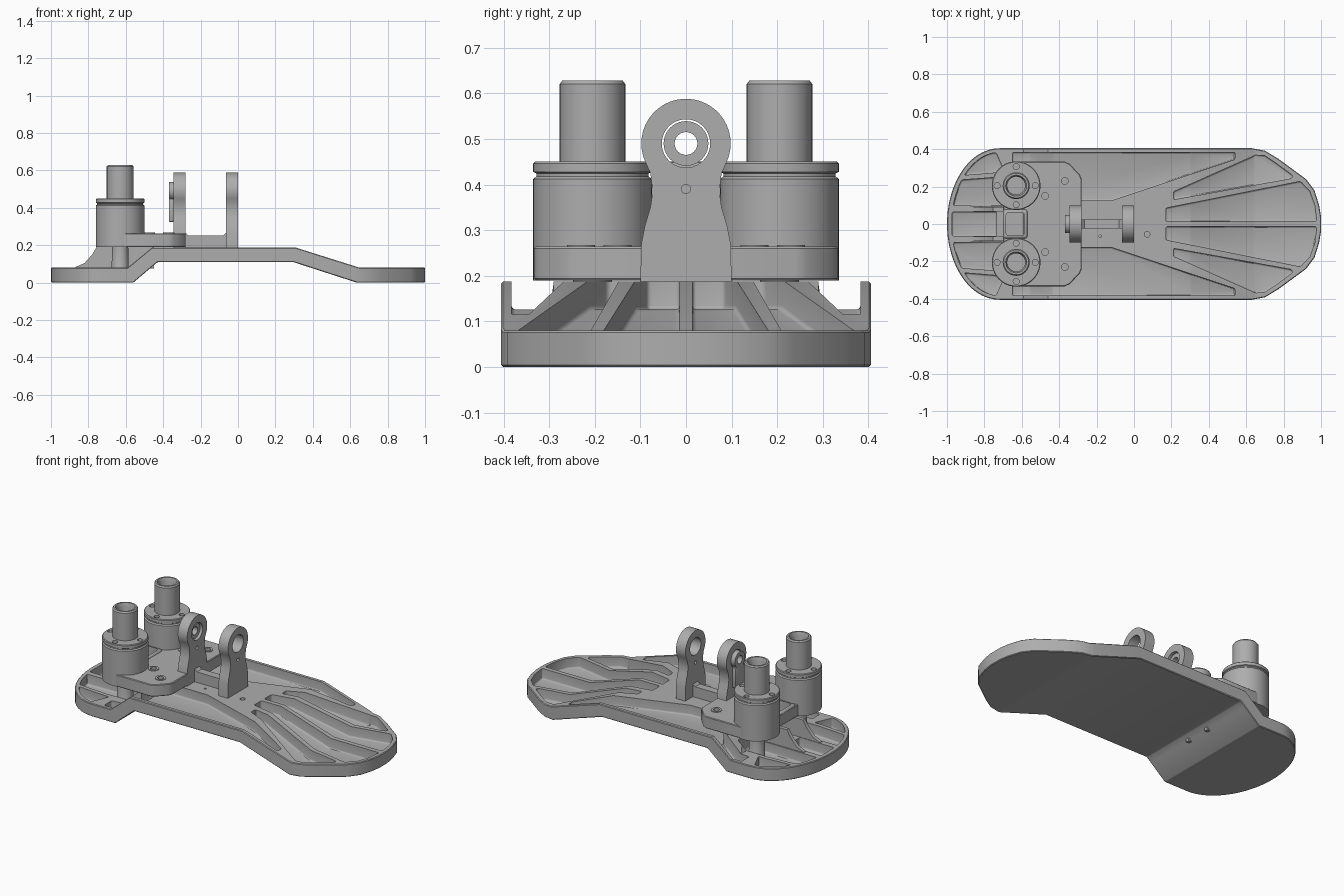
import bpy, bmesh
from math import sin, cos, pi, radians
from mathutils import Vector

if "Cube" in bpy.data.objects:
    bpy.data.objects.remove(bpy.data.objects["Cube"])

grey = bpy.data.materials.new("machined_grey")
grey.use_nodes = True
grey.diffuse_color = (0.42, 0.42, 0.42, 1)
grey.node_tree.nodes["Principled BSDF"].inputs["Base Color"].default_value = grey.diffuse_color

BREAKS = (-0.59, -0.56, -0.46, -0.43, 0.295, 0.31, 0.635, 0.65)


def interp(keys):
    """Piecewise linear height along x."""
    def height(x):
        if x <= keys[0][0]:
            return keys[0][1]
        for (xa, za), (xb, zb) in zip(keys, keys[1:]):
            if x <= xb:
                return za + (zb - za) * (x - xa) / (xb - xa)
        return keys[-1][1]
    return height


under = interp([(-0.56, 0), (-0.43, 0.11), (0.295, 0.11), (0.635, 0)])
upper = interp([(-0.59, 0.08), (-0.46, 0.187), (0.31, 0.187), (0.65, 0.08)])


def finish(bm, name):
    bmesh.ops.recalc_face_normals(bm, faces=bm.faces)
    mesh = bpy.data.meshes.new(name)
    bm.to_mesh(mesh)
    bm.free()
    mesh.materials.append(grey)
    ob = bpy.data.objects.new(name, mesh)
    bpy.context.collection.objects.link(ob)
    return ob


def prism(name, outlines, low, high, breaks=(), axis="z"):
    """Extrude flat outlines along an axis between two heights or height functions."""
    low_f = low if callable(low) else lambda x: low
    high_f = high if callable(high) else lambda x: high
    bm = bmesh.new()
    for pts in outlines:
        bm.faces.new([bm.verts.new((a, b, 0)) for a, b in pts])
    for x in breaks:
        bmesh.ops.bisect_plane(bm, geom=bm.verts[:] + bm.edges[:] + bm.faces[:],
                               plane_co=(x, 0, 0), plane_no=(1, 0, 0))
    base = bm.verts[:]
    new = bmesh.ops.extrude_face_region(bm, geom=bm.faces[:])["geom"]
    tops = [g for g in new if isinstance(g, bmesh.types.BMVert)]
    for v in base:
        v.co.z = low_f(v.co.x)
    for v in tops:
        v.co.z = high_f(v.co.x)
    for v in bm.verts:
        a, b, c = v.co
        v.co = {"z": (a, b, c), "x": (c, a, b), "y": (a, c, b)}[axis]
    return finish(bm, name)


def circle(cx, cy, r, n=32):
    return [(cx + r * cos(2 * pi * i / n), cy + r * sin(2 * pi * i / n)) for i in range(n)]


def mirrored(pts):
    """Close a half outline across the centre line of its second axis."""
    return pts + [(a, -b) for a, b in reversed(pts)]


def both(pts):
    return [pts, [(a, -b) for a, b in reversed(pts)]]


def rect(a0, a1, b0, b1):
    return [(a0, b0), (a1, b0), (a1, b1), (a0, b1)]


def lathe(name, profile, x, y, steps=48):
    bm = bmesh.new()
    vs = [bm.verts.new((x + r, y, z)) for r, z in profile]
    es = [bm.edges.new(p) for p in zip(vs, vs[1:])]
    bmesh.ops.spin(bm, geom=vs + es, cent=(x, y, 0), axis=(0, 0, 1), angle=2 * pi, steps=steps)
    bmesh.ops.remove_doubles(bm, verts=bm.verts, dist=0.0001)
    return finish(bm, name)


def bevel(ob, width, segments=2):
    mod = ob.modifiers.new("edge", "BEVEL")
    mod.width, mod.segments = width, segments
    mod.limit_method, mod.angle_limit = "ANGLE", radians(40)


def bake(ob, *cutters):
    """Cut, then apply every modifier and drop the cutters."""
    for c in cutters:
        c.hide_render = True
        mod = ob.modifiers.new("cut", "BOOLEAN")
        mod.operation, mod.solver, mod.object = "DIFFERENCE", "EXACT", c
    bpy.context.view_layer.update()
    deps = bpy.context.evaluated_depsgraph_get()
    ob.data = bpy.data.meshes.new_from_object(ob.evaluated_get(deps))
    ob.modifiers.clear()
    for c in cutters:
        bpy.data.objects.remove(c)


# Foot plate: cranked slab with a rounded heel and a tapered toe
def heel(rx, ry, start, end, n):
    angles = [radians(start + (end - start) * i / n) for i in range(n + 1)]
    return [(-0.72 - rx * cos(t), ry * sin(t)) for t in angles]


toe = [(0.63, 0.405), (0.70, 0.392), (0.77, 0.35), (0.92, 0.24), (0.965, 0.18), (0.99, 0.10), (1, 0.04)]
foot = prism("foot_plate", [mirrored(heel(0.28, 0.405, 3, 90, 14) + toe)], under, upper, BREAKS)

# Pockets leaving the rim and fanned ribs
pockets = both([(-0.65, 0.383), (0.54, 0.383), (0.54, 0.345), (-0.12, 0.125), (-0.42, 0.125), (-0.46, 0.29), (-0.65, 0.31)])
pockets += both([(0.21, 0.13), (0.21, 0.172), (0.65, 0.368), (0.70, 0.365), (0.76, 0.325), (0.85, 0.258), (0.84, 0.243)])
pockets += both([(0.17, 0.014), (0.17, 0.085), (0.89, 0.228), (0.94, 0.175), (0.967, 0.10), (0.977, 0.014)])
pockets += both(heel(0.255, 0.383, 15, 38, 5) + [(-0.73, 0.25), (-0.53, 0.25), (-0.53, 0.095), (-0.72, 0.095)])
pockets += both(heel(0.255, 0.383, 43, 86, 7) + [(-0.69, 0.275), (-0.74, 0.275)])
pockets.append(rect(-0.972, -0.735, -0.065, 0.065))
cutter = prism("pocket_cutter", pockets, lambda x: under(x) + 0.016, 0.5, BREAKS)
bevel(cutter, 0.014, 3)
holes = prism("deck_hole_cutter", [circle(0.07, -0.055, 0.015, 16), circle(-0.18, -0.065, 0.007, 12)], 0.16, 0.5)
bevel(foot, 0.004, 1)
bake(foot, cutter, holes)

# Heel gussets carrying the motor platform
side = [(-0.87, 0.075), (-0.87, 0.083), (-0.82, 0.105), (-0.78, 0.15), (-0.755, 0.192), (-0.45, 0.192), (-0.45, 0.075)]
for s, label in ((1, "left"), (-1, "right")):
    prism(label + "_heel_gusset", [side], s * 0.068, s * 0.09, axis="y")

# Motor platform with window and bolt holes
plate = [(-0.70, 0.10), (-0.70, 0.31), (-0.64, 0.333), (-0.37, 0.333), (-0.345, 0.322), (-0.29, 0.265), (-0.28, 0.24)]
platform = prism("motor_platform", [mirrored(plate)], 0.19, 0.264)
window = prism("window_cutter", [rect(-0.685, -0.585, -0.062, 0.062)], 0.1, 0.4)
bevel(window, 0.018, 3)
bolts = prism("bolt_cutter", both(circle(-0.37, 0.23, 0.018, 20)) + both(circle(-0.475, 0.15, 0.018, 20)), 0.21, 0.4)
bevel(platform, 0.004, 1)
bake(platform, window, bolts)

# Window frame
frame = prism("window_frame", [rect(-0.70, -0.57, -0.077, 0.077)], 0.25, 0.275)
bevel(frame, 0.02, 3)
opening = prism("frame_cutter", [rect(-0.685, -0.585, -0.062, 0.062)], 0.1, 0.4)
bevel(opening, 0.018, 3)
bake(frame, opening)

# Vertical actuators: body, flange, hollow shaft and support post
body = [(0, 0.19), (0.13, 0.19), (0.13, 0.412), (0.123, 0.418), (0.123, 0.424), (0.13, 0.428), (0.13, 0.446),
        (0.126, 0.45), (0.072, 0.45), (0.072, 0.62), (0.066, 0.628), (0.056, 0.628), (0.048, 0.605), (0.048, 0.47), (0, 0.47)]
for s, label in ((1, "left"), (-1, "right")):
    y = s * 0.205
    motor = lathe(label + "_actuator", body, -0.63, y)
    drill = [circle(-0.63 + 0.102 * cos(k * pi / 2), y + 0.102 * sin(k * pi / 2), 0.016, 16) for k in range(4)]
    bake(motor, prism("flange_cutter", drill, 0.425, 0.6))
    lathe(label + "_support_post", [(0, 0.01), (0.06, 0.01), (0.047, 0.035), (0.043, 0.195), (0, 0.195)], -0.63, y, 32)
    # Ring bosses on the platform
    for k, (bx, by) in enumerate(((-0.37, 0.23), (-0.475, 0.15))):
        lathe(f"{label}_bolt_ring_{k}", [(0.018, 0.26), (0.031, 0.26), (0.031, 0.268), (0.018, 0.268), (0.018, 0.26)],
              bx, s * by, 24)

# Ankle lugs: waisted plates with round eyes
flank = [(0.1, 0.188), (0.098, 0.27), (0.09, 0.31), (0.078, 0.35), (0.073, 0.385), (0.078, 0.425)]
crown = [(0.098 * cos(radians(a)), 0.49 + 0.098 * sin(radians(a))) for a in range(-25, 90, 8)]
half = flank + crown
lug = half + [(-y, z) for y, z in reversed(half)]
for label, x0, x1 in (("rear_lug", -0.345, -0.28), ("front_lug", -0.065, 0.0)):
    ob = prism(label, [lug], x0, x1, axis="x")
    eyes = prism("eye_cutter", [circle(0, 0.49, 0.053, 40), circle(0, 0.39, 0.01, 16)], x0 - 0.1, x1 + 0.1, axis="x")
    bake(ob, eyes)

# Sensor in the rear eye
hub = prism("sensor_hub", [circle(0, 0.49, 0.049, 40)], -0.37, -0.295, axis="x")
bake(hub, prism("hub_cutter", [circle(0, 0.49, 0.025, 32)], -0.5, -0.1, axis="x"))
bracket = prism("sensor_bracket", [rect(-0.042, 0.042, 0.325, 0.45)], -0.37, -0.344, axis="x")
bevel(bracket, 0.006)
bake(bracket)

# Web joining the lugs
web = [(-0.285, 0.185), (-0.285, 0.27), (-0.265, 0.252), (-0.08, 0.252), (-0.06, 0.27), (-0.06, 0.185)]
prism("lug_web", [web], -0.024, 0.024, axis="y")

# Smooth curved walls, keep machined edges crisp
bpy.ops.object.select_all(action="DESELECT")
for ob in bpy.context.collection.objects:
    if ob.type == "MESH" and grey.name in ob.data.materials:
        ob.select_set(True)
        bpy.context.view_layer.objects.active = ob
bpy.ops.object.shade_smooth_by_angle(angle=radians(30))
